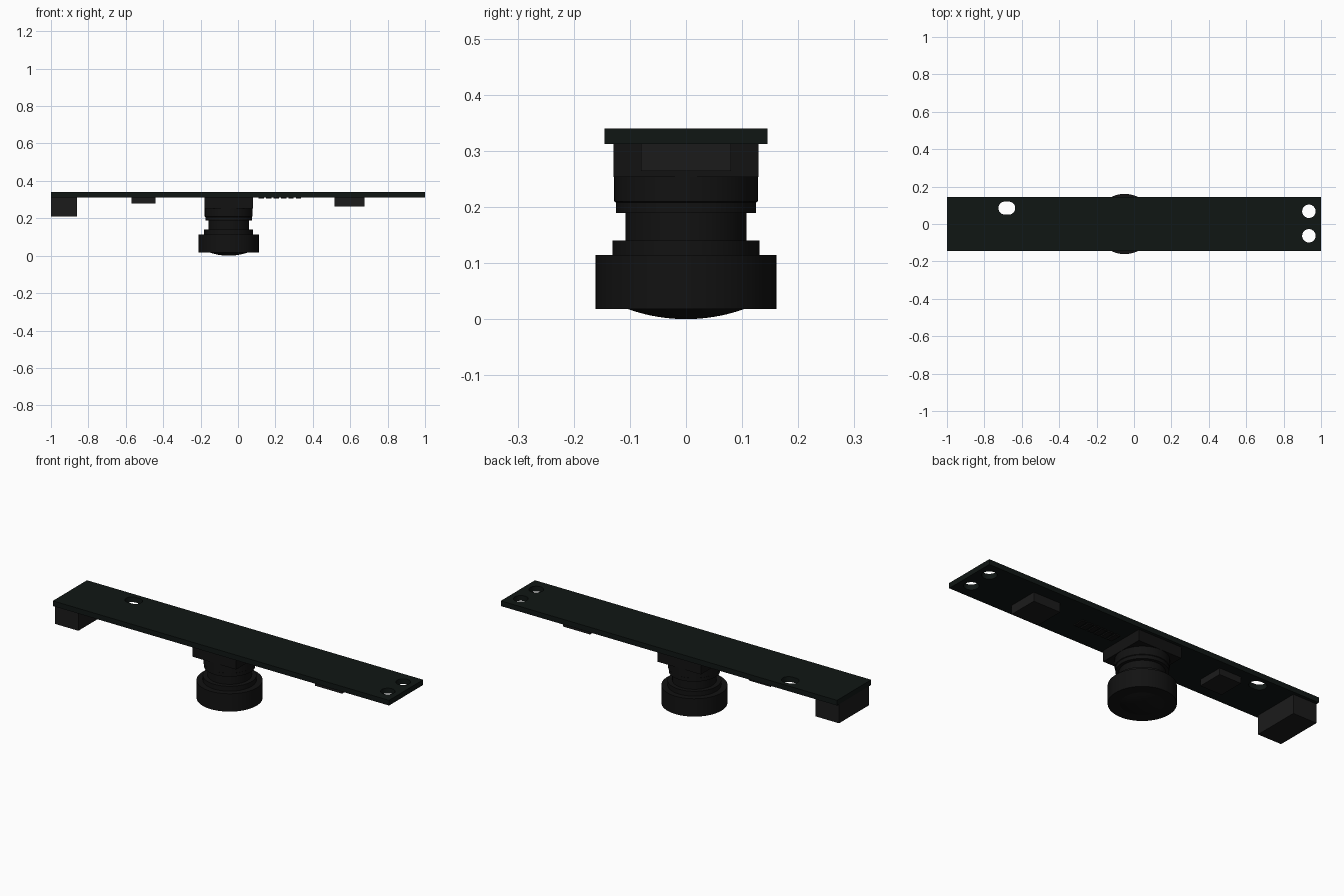
import bpy, bmesh
from math import cos, sin, pi, radians

if "Cube" in bpy.data.objects:
    bpy.data.objects.remove(bpy.data.objects["Cube"])


def material(name, rgb):
    m = bpy.data.materials.new(name)
    m.diffuse_color = (*rgb, 1)
    m.use_nodes = True
    m.node_tree.nodes["Principled BSDF"].inputs["Base Color"].default_value = m.diffuse_color
    return m


BOARD = material("board_black", (0.005, 0.008, 0.007))
PLASTIC = material("black_plastic", (0.006, 0.006, 0.006))
CHIP = material("chip_grey", (0.011, 0.011, 0.011))
TOP, UNDER = 0.34, 0.312


def add(name, mesh, mat):
    ob = bpy.data.objects.new(name, mesh)
    bpy.context.collection.objects.link(ob)
    mesh.materials.append(mat)
    return ob


def box(name, x, y, z, mat):
    bm = bmesh.new()
    bmesh.ops.create_cube(bm, size=1)
    for v in bm.verts:
        for i, (lo, hi) in enumerate((x, y, z)):
            v.co[i] = lo if v.co[i] < 0 else hi
    me = bpy.data.meshes.new(name)
    bm.to_mesh(me)
    bm.free()
    return add(name, me, mat)


def lathe(name, profile, cx, mat, steps=64):
    bm = bmesh.new()
    vs = [bm.verts.new((r, 0, z)) for r, z in profile]
    es = [bm.edges.new(p) for p in zip(vs, vs[1:])]
    bmesh.ops.spin(bm, geom=vs + es, cent=(0, 0, 0), axis=(0, 0, 1),
                   angle=2 * pi, steps=steps)
    bmesh.ops.remove_doubles(bm, verts=bm.verts, dist=1e-5)
    bmesh.ops.recalc_face_normals(bm, faces=bm.faces)
    me = bpy.data.meshes.new(name)
    bm.to_mesh(me)
    bm.free()
    ob = add(name, me, mat)
    ob.location.x = cx
    smooth(ob)
    return ob


def smooth(ob):
    bpy.ops.object.select_all(action='DESELECT')
    ob.select_set(True)
    bpy.context.view_layer.objects.active = ob
    bpy.ops.object.shade_smooth_by_angle(angle=radians(30))


def slot(cx, cy, r, half=0.0, n=32):
    # round hole, stretched along x by half
    pts = []
    for i in range(n):
        a = 2 * pi * (i + 0.5) / n
        pts.append((cx + r * cos(a) + (half if cos(a) > 0 else -half), cy + r * sin(a)))
    return pts


# circuit board: outline with holes, extruded
cu = bpy.data.curves.new("circuit_board", 'CURVE')
cu.dimensions = '2D'
cu.fill_mode = 'BOTH'
cu.extrude = (TOP - UNDER) / 2
outline = [(-1, -0.145), (1, -0.145), (1, 0.145), (-1, 0.145)]
for pts in (outline, slot(-0.68, 0.085, 0.035, 0.01),
            slot(0.935, 0.068, 0.036), slot(0.935, -0.063, 0.036)):
    sp = cu.splines.new('POLY')
    sp.points.add(len(pts) - 1)
    for p, (x, y) in zip(sp.points, pts):
        p.co = (x, y, 0, 1)
    sp.use_cyclic_u = True
board = add("circuit_board", cu, BOARD)
board.location.z = (TOP + UNDER) / 2
bpy.context.view_layer.objects.active = board
board.select_set(True)
bpy.ops.object.convert(target='MESH')
smooth(bpy.context.object)

# connector and chips under the board
box("cable_connector", (-1, -0.86), (-0.128, 0.128), (0.21, UNDER), CHIP)
box("small_chip", (-0.57, -0.44), (-0.045, 0.095), (0.278, UNDER), CHIP)
box("large_chip", (0.515, 0.675), (-0.08, 0.08), (0.264, UNDER), CHIP)

# row of tiny surface components
for i in range(6):
    x = 0.11 + i * 0.04
    box(f"tiny_component_{i + 1}", (x, x + 0.028), (-0.03, 0.03), (0.306, UNDER), PLASTIC)

# lens mount: square base and stepped round barrel
LX = -0.05
box("lens_base", (LX - 0.129, LX + 0.129), (-0.129, 0.129), (0.253, UNDER), PLASTIC)
lathe("lens_barrel", [(0, 0.26), (0.128, 0.26), (0.128, 0.21), (0.125, 0.208), (0.125, 0.189),
                      (0.108, 0.189), (0.108, 0.14), (0.131, 0.14), (0.131, 0.114),
                      (0.161, 0.114), (0.161, 0.018), (0.104, 0.018), (0.104, 0.03),
                      (0, 0.03)], LX, PLASTIC)

# domed front glass
R = (0.104 ** 2 + 0.018 ** 2) / (2 * 0.018)
dome = [(0.104 * i / 10, R - (R * R - (0.104 * i / 10) ** 2) ** 0.5) for i in range(11)]
lathe("lens_glass", dome, LX, PLASTIC)
